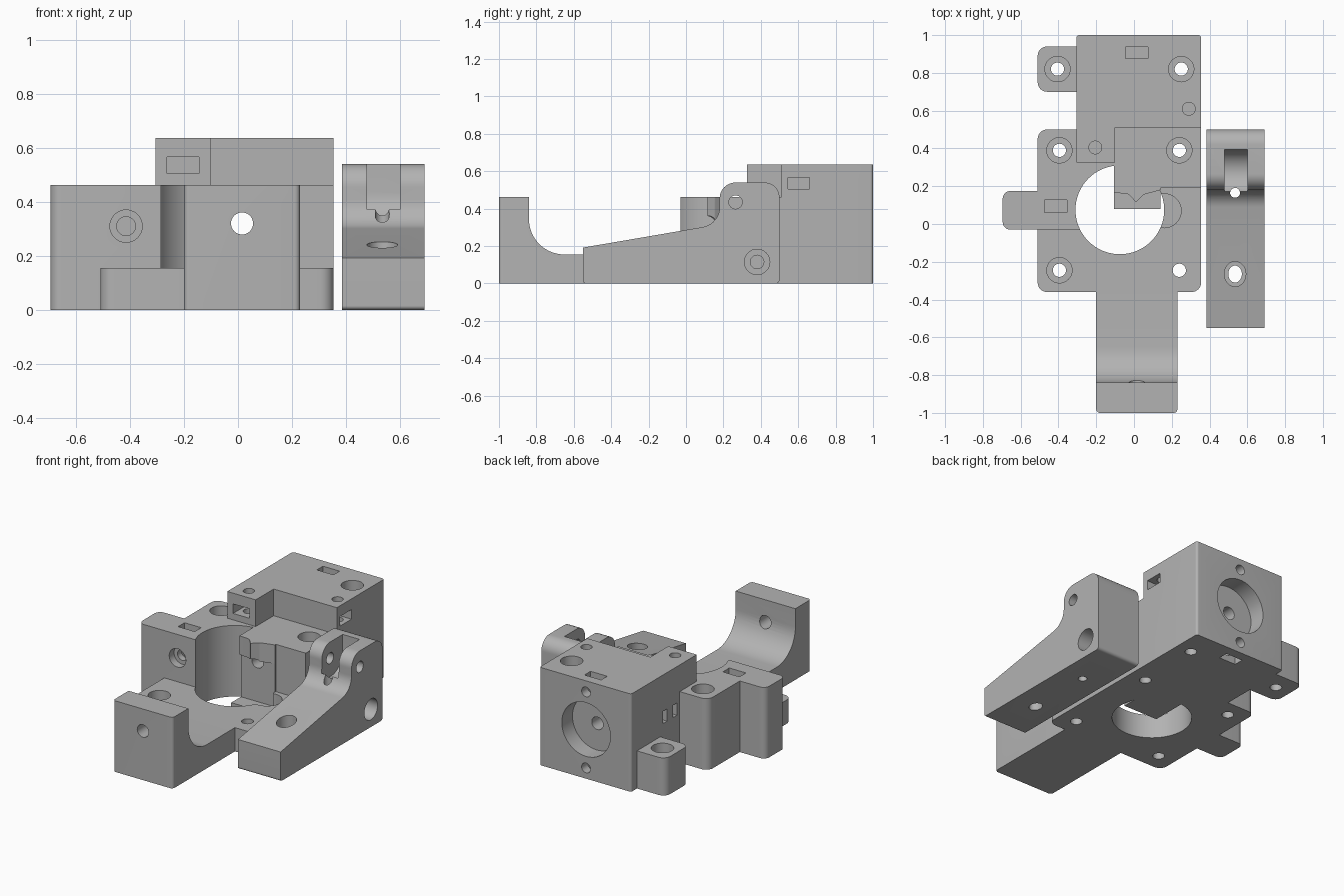
import bpy, bmesh, math
from mathutils import Vector

cube = bpy.data.objects.get("Cube")
if cube:
    bpy.data.objects.remove(cube, do_unlink=True)

grey = bpy.data.materials.new("plain grey plastic")
grey.use_nodes = True
COLOUR = (0.45, 0.45, 0.45, 1)
grey.diffuse_color = COLOUR
for node in grey.node_tree.nodes:
    if node.type == "BSDF_PRINCIPLED":
        node.inputs["Base Color"].default_value = COLOUR


def rounded(corners, steps=8):
    """Outline from (u, v, radius) corners, each rounded with an arc."""
    out = []
    n = len(corners)
    for i, (u, v, r) in enumerate(corners):
        p = Vector((u, v))
        if r == 0:
            out.append(p)
            continue
        a = (Vector(corners[i - 1][:2]) - p).normalized()
        b = (Vector(corners[(i + 1) % n][:2]) - p).normalized()
        half = a.angle(b) / 2
        centre = p + (a + b).normalized() * r / math.sin(half)
        start = p + a * r / math.tan(half) - centre
        end = p + b * r / math.tan(half) - centre
        sweep = start.angle_signed(end)
        for k in range(steps + 1):
            t = -sweep * k / steps
            c, s = math.cos(t), math.sin(t)
            out.append(centre + Vector((start.x * c - start.y * s,
                                        start.x * s + start.y * c)))
    return out


def prism(name, outline, axis, lo, hi):
    """Extrude a 2D outline along an axis."""
    place = {"x": lambda p, d: (d, p[0], p[1]),
             "y": lambda p, d: (p[0], d, p[1]),
             "z": lambda p, d: (p[0], p[1], d)}[axis]
    bm = bmesh.new()
    face = bm.faces.new([bm.verts.new(place(p, lo)) for p in outline])
    moved = bmesh.ops.extrude_face_region(bm, geom=[face])["geom"]
    shift = Vector(place((0, 0), hi - lo))
    bmesh.ops.translate(bm, vec=shift,
                        verts=[g for g in moved if isinstance(g, bmesh.types.BMVert)])
    bmesh.ops.recalc_face_normals(bm, faces=bm.faces)
    mesh = bpy.data.meshes.new(name)
    bm.to_mesh(mesh)
    bm.free()
    mesh.materials.append(grey)
    obj = bpy.data.objects.new(name, mesh)
    bpy.context.collection.objects.link(obj)
    return obj


def block(name, x0, x1, y0, y1, z0, z1, r=(0, 0, 0, 0)):
    pts = [(x0, y0, r[0]), (x1, y0, r[1]), (x1, y1, r[2]), (x0, y1, r[3])]
    return prism(name, rounded(pts), "z", z0, z1)


def cyl(u, v, r, axis, lo, hi, stretch=1, n=40):
    pts = [(u + r * math.cos(math.tau * k / n),
            v + r * stretch * math.sin(math.tau * k / n)) for k in range(n)]
    return prism("cutter", pts, axis, lo, hi)


def combine(target, others, operation):
    bpy.context.view_layer.objects.active = target
    for other in others:
        mod = target.modifiers.new("join", "BOOLEAN")
        mod.operation = operation
        mod.solver = "EXACT"
        mod.object = other
        bpy.ops.object.modifier_apply(modifier=mod.name)
        bpy.data.objects.remove(other, do_unlink=True)


def finish(obj):
    bpy.ops.object.select_all(action="DESELECT")
    obj.select_set(True)
    bpy.context.view_layer.objects.active = obj
    bpy.ops.object.shade_smooth_by_angle(angle=math.radians(30))


# Housing: base plate, raised walls, motor-side tab, tall rear block, rear ear
R = 0.05
body = block("housing", -.51, .355, -.36, .5, 0, .155, (R, R, 0, R))
solids = [
    block("left_wall", -.51, -.09, -.03, .5, 0, .463, (0, 0, 0, R)),
    block("right_wall", -.105, .355, .19, .55, 0, .463),
    block("side_tab", -.695, -.4, -.03, .175, 0, .463, (.04, 0, 0, .04)),
    block("rear_block", -.305, .355, .51, 1, 0, .637, (0, 0, .015, .015)),
    block("rear_step", -.305, -.1, .325, .6, 0, .637),
    block("rear_ear", -.51, -.2, .7, .94, 0, .245, (R, 0, 0, R)),
]

# Front tower with a swept inner face
tower = rounded([(-1, 0, 0), (-.3, 0, 0), (-.3, .155, 0), (-.84, .155, .19),
                 (-.84, .463, 0), (-1, .463, 0)], 14)
arm = prism("tower", tower, "x", -.2, .23)
combine(arm, [block("cutter", -.2, .23, -1, 0, -.1, .6, (.02, .02, 0, 0))], "INTERSECT")
solids.append(arm)
combine(body, solids, "UNION")

# Central bore, then the guide column and shelf standing inside it
combine(body, [cyl(-.075, .075, .235, "z", -.1, .463 + .2, n=72)], "DIFFERENCE")
guide = [(-.105, .18, 0), (.14, .18, 0), (.14, .36, 0), (-.105, .36, 0)]
tooth = [(-.105, .165, 0), (-.03, .16, .03), (.01, .115, 0), (.05, .155, .03),
         (.14, .18, 0), (.14, .3, 0), (-.105, .3, 0)]
combine(body, [prism("guide", rounded(guide), "z", 0, .463),
               prism("tooth", rounded(tooth), "z", .34, .463),
               block("shelf", -.105, .14, .08, .3, 0, .06)], "UNION")

# Vertical screw holes with counterbores: x, y, top, bore floor
cuts = [cyl(.16, .07, .09, "z", .06, .6)]
for x, y, top, floor in [(-.405, .82, .245, .12), (.25, .82, .637, .3),
                         (-.395, .39, .463, .3), (.24, .39, .463, .3),
                         (-.395, -.245, .155, .08)]:
    cuts += [cyl(x, y, .035, "z", -.1, .8), cyl(x, y, .067, "z", floor, top + .1)]
cuts.append(cyl(.24, -.245, .035, "z", -.1, .3))
for x, y in [(.29, .61), (-.205, .405)]:
    cuts.append(cyl(x, y, .034, "z", .4, .8))

# Feed path, rear socket and its mounting holes
cuts += [cyl(.015, .32, .041, "y", -1.1, 1.1), cyl(.02, .32, .175, "y", .89, 1.1, n=56)]
for z in (.07, .565):
    cuts.append(cyl(.02, z, .032, "y", .8, 1.1))

# Screw hole and nut slots
cuts += [cyl(-.415, .31, .035, "y", -.1, .1), cyl(-.415, .31, .06, "y", -.1, .02),
         block("cutter", -.475, -.355, .062, .128, .24, .6),
         block("cutter", -.045, .075, .875, .938, .5, .8),
         block("cutter", -.045, .075, .875, .938, -.1, .13),
         block("cutter", .2, .5, .545, .66, .505, .567),
         block("cutter", -.263, -.145, .2, .45, .505, .567)]
for y in (.55, .65):
    cuts.append(block("cutter", -.4, -.22, y - .02, y + .02, .32, .4))
combine(body, cuts, "DIFFERENCE")
finish(body)

# Idler lever: side profile with a forked, rounded head
profile = rounded([(-.55, 0, .015), (.5, 0, .02), (.5, .54, .08), (.18, .54, .085),
                   (.18, .317, .11), (-.55, .192, 0)], 12)
lever = prism("idler_lever", profile, "x", .385, .692)
slot = [block("cutter", .478, .6, .155, .395, .435, .7),
        cyl(.275, .435, .12, "x", .478, .6)]
holes = [cyl(.265, .435, .036, "x", .3, .8),
         cyl(.38, .115, .036, "x", .3, .8), cyl(.38, .115, .068, "x", .6, .8),
         cyl(.535, .165, .026, "z", -.1, .6),
         cyl(.535, -.265, .036, "z", -.1, .4, 1.25),
         cyl(.535, -.265, .057, "z", .12, .4, 1.16)]
combine(lever, slot + holes, "DIFFERENCE")
finish(lever)
